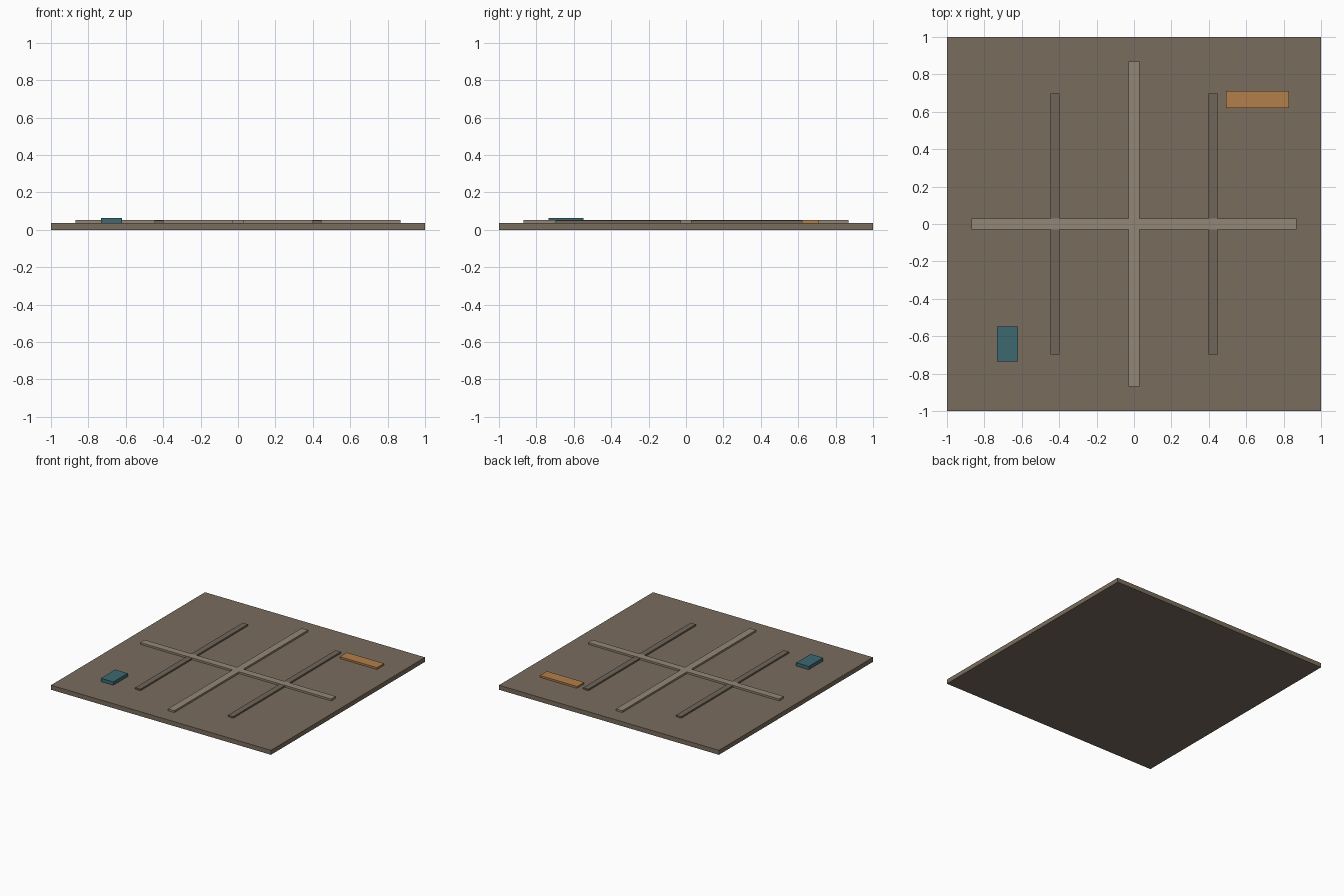
import bpy

if "Cube" in bpy.data.objects:
    bpy.data.objects.remove(bpy.data.objects["Cube"])


def material(name, rgb):
    m = bpy.data.materials.new(name)
    m.diffuse_color = (*rgb, 1)
    m.use_nodes = True
    m.node_tree.nodes["Principled BSDF"].inputs["Base Color"].default_value = m.diffuse_color
    return m


def slab(name, x, y, z, mat):
    # box from (min, max) ranges on each axis
    ranges = (x, y, z)
    bpy.ops.mesh.primitive_cube_add(size=1, location=[(a + b) / 2 for a, b in ranges])
    ob = bpy.context.object
    ob.name = name
    ob.scale = [b - a for a, b in ranges]
    bpy.ops.object.transform_apply(location=False, rotation=False, scale=True)
    ob.data.materials.append(mat)
    return ob


ground = material("earth_brown", (0.19, 0.15, 0.11))
light = material("pale_stone", (0.29, 0.24, 0.18))
dark = material("dark_earth", (0.16, 0.13, 0.10))
orange = material("orange", (0.45, 0.21, 0.07))
teal = material("teal", (0.045, 0.14, 0.16))

TOP = 0.037

# Square base plate
slab("base_plate", (-1, 1), (-1, 1), (0, TOP), ground)

# Raised cross of pale strips
slab("cross_strip_x", (-0.868, 0.868), (-0.029, 0.029), (TOP, 0.052), light)
slab("cross_strip_y", (-0.029, 0.029), (-0.868, 0.868), (TOP, 0.052), light)

# Pair of thin side strips
for side, label in ((-1, "left"), (1, "right")):
    c = side * 0.422
    slab("side_strip_" + label, (c - 0.024, c + 0.024), (-0.698, 0.698), (TOP, 0.050), dark)

# Coloured marker blocks
slab("orange_marker", (0.492, 0.83), (0.619, 0.711), (TOP, 0.052), orange)
slab("teal_marker", (-0.733, -0.619), (-0.734, -0.547), (TOP, 0.064), teal)
